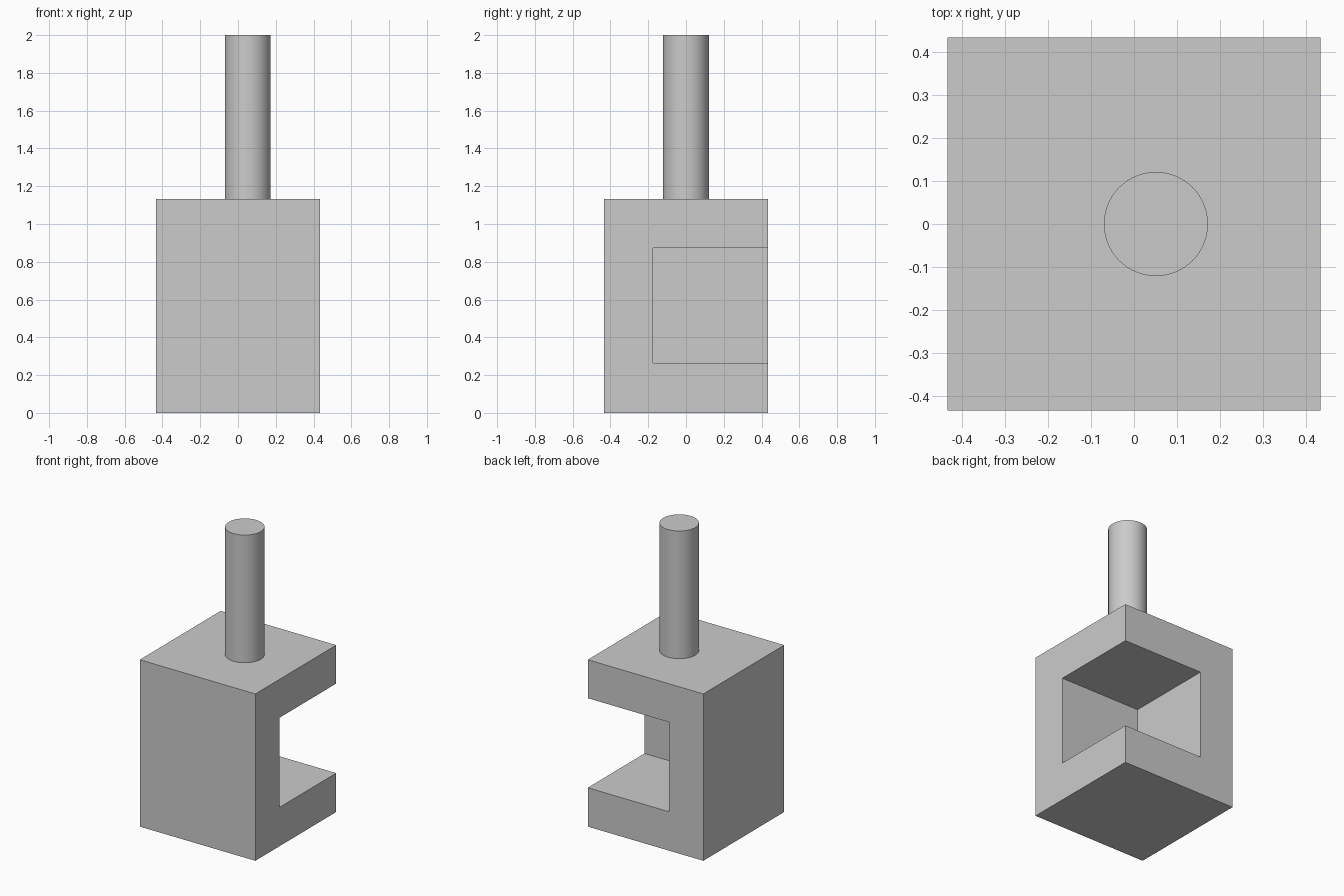
import bpy
import math

if "Cube" in bpy.data.objects:
    bpy.data.objects.remove(bpy.data.objects["Cube"], do_unlink=True)

HALF = 0.434            # half width of the block
BLOCK_TOP = 1.133
INNER = -0.175          # inner walls of the corner pocket
POCKET = (0.264, 0.872)

grey = bpy.data.materials.new("plain_grey")
grey.use_nodes = True
grey.diffuse_color = (0.6, 0.6, 0.6, 1)
grey.node_tree.nodes["Principled BSDF"].inputs["Base Color"].default_value = (0.6, 0.6, 0.6, 1)


def box(name, low, high):
    """Axis-aligned box between two corners."""
    centre = [(a + b) / 2 for a, b in zip(low, high)]
    bpy.ops.mesh.primitive_cube_add(size=1, location=centre)
    obj = bpy.context.object
    obj.name = name
    obj.scale = [b - a for a, b in zip(low, high)]
    bpy.ops.object.transform_apply(location=False, rotation=False, scale=True)
    obj.data.materials.append(grey)
    return obj


# Block with a pocket open to the left side and the back
block = box("block", (-HALF, -HALF, 0), (HALF, HALF, BLOCK_TOP))
cutter = box("pocket_cutter", (INNER, INNER, POCKET[0]), (1, 1, POCKET[1]))
cutter.hide_render = True

cut = block.modifiers.new("pocket", "BOOLEAN")
cut.operation = "DIFFERENCE"
cut.solver = "EXACT"
cut.object = cutter
bpy.context.view_layer.objects.active = block
bpy.ops.object.modifier_apply(modifier=cut.name)
bpy.data.objects.remove(cutter, do_unlink=True)

# Round shaft standing on the block, slightly off centre
bpy.ops.mesh.primitive_cylinder_add(vertices=64, radius=0.121, depth=2 - BLOCK_TOP,
                                    location=(0.051, 0, (2 + BLOCK_TOP) / 2))
shaft = bpy.context.object
shaft.name = "shaft"
shaft.data.materials.append(grey)
bpy.ops.object.shade_smooth_by_angle(angle=math.radians(30))
